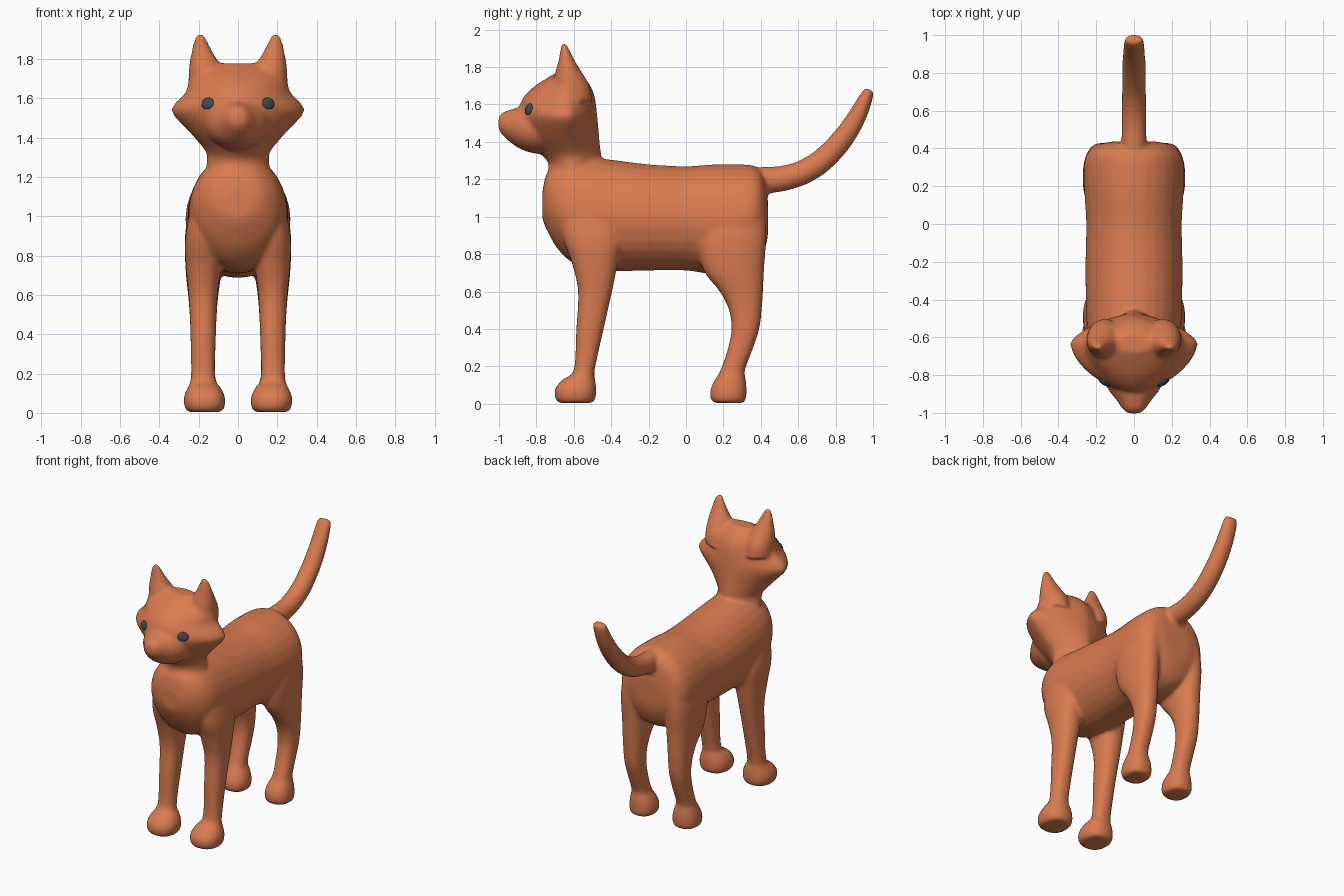
import bpy, bmesh, math
from mathutils import Vector

if "Cube" in bpy.data.objects:
    bpy.data.objects.remove(bpy.data.objects["Cube"])

SEG = 28


def material(name, rgb):
    m = bpy.data.materials.new(name)
    m.diffuse_color = (*rgb, 1)
    m.use_nodes = True
    m.node_tree.nodes["Principled BSDF"].inputs["Base Color"].default_value = m.diffuse_color
    return m


fur = material("orange fur", (0.70, 0.20, 0.08))
dark = material("dark grey", (0.05, 0.068, 0.075))


def smooth_rows(rows, steps=4):
    """Catmull-Rom interpolation between rows of section sizes."""
    out = []
    for i in range(len(rows) - 1):
        a, b, c, d = (rows[max(i - 1, 0)], rows[i], rows[i + 1],
                      rows[min(i + 2, len(rows) - 1)])
        for s in range(steps):
            t = s / steps
            out.append([0.5 * (2 * q + (r - p) * t + (2 * p - 5 * q + 4 * r - u) * t * t
                               + (3 * q - p - 3 * r + u) * t ** 3)
                        for p, q, r, u in zip(a, b, c, d)])
    return out + [list(rows[-1])]


def spow(v, e):
    return math.copysign(abs(v) ** e, v)


def oval(center, rx, v, power=2.0):
    """Closed section: x half-width rx, other half-axis given by vector v."""
    pts = []
    for k in range(SEG):
        a = 2 * math.pi * k / SEG
        pts.append(Vector(center) + Vector((rx * spow(math.cos(a), 2 / power), 0, 0))
                   + Vector(v) * spow(math.sin(a), 2 / power))
    return pts


def loft(bm, rings):
    loops = [[bm.verts.new(p) for p in r] for r in rings]
    faces = [bm.faces.new(loops[0]), bm.faces.new(loops[-1])]
    for lo, hi in zip(loops, loops[1:]):
        n = len(lo)
        for k in range(n):
            faces.append(bm.faces.new((lo[k], lo[(k + 1) % n], hi[(k + 1) % n], hi[k])))
    bmesh.ops.recalc_face_normals(bm, faces=faces)


def loft_y(bm, rows):
    """Rows: y, z bottom, z top, half-width."""
    loft(bm, [oval((0, y, (lo + hi) / 2), w, (0, 0, (hi - lo) / 2))
              for y, lo, hi, w in smooth_rows(rows)])


def loft_z(bm, rows, side, power=2.3):
    """Rows: z, x inner, x outer, y front, y back."""
    loft(bm, [oval((side * (a + b) / 2, (c + d) / 2, z), (b - a) / 2, (0, (d - c) / 2, 0), power)
              for z, a, b, c, d in smooth_rows(rows)])


def head_section(z, w, yb, yc, yf):
    """Wedge-shaped at the back, rounded at the front, widest at the cheeks."""
    pts = []
    for k in range(40):
        a = 2 * math.pi * k / 40
        s, c = math.sin(a), math.cos(a)
        e = 2 / 1.7 if s < 0 else 2 / 1.45
        depth = (yc - yf) if s < 0 else (yb - yc)
        pts.append(Vector((w * spow(c, e), yc + depth * spow(s, e), z)))
    return pts


bm = bmesh.new()

# torso
loft_y(bm, [(-.768, .99, 1.13, .07), (-.745, .93, 1.23, .14), (-.68, .82, 1.29, .21),
            (-.58, .74, 1.32, .245), (-.40, .71, 1.305, .255), (-.2, .712, 1.28, .257),
            (0, .712, 1.27, .253), (.15, .69, 1.28, .262), (.28, .69, 1.28, .267),
            (.37, .73, 1.27, .25), (.42, .82, 1.21, .19), (.438, .9, 1.08, .10)])

# neck and head
loft(bm, [head_section(*r) for r in smooth_rows([
    (1.05, .17, -.40, -.58, -.74), (1.2, .165, -.43, -.59, -.745),
    (1.28, .16, -.45, -.60, -.735), (1.33, .165, -.453, -.61, -.77),
    (1.42, .24, -.463, -.63, -.85), (1.52, .332, -.472, -.63, -.88),
    (1.57, .325, -.478, -.63, -.89), (1.63, .268, -.485, -.63, -.875),
    (1.69, .25, -.505, -.63, -.82), (1.74, .215, -.54, -.63, -.745),
    (1.778, .12, -.58, -.63, -.68)])])

# muzzle
loft_y(bm, [(-1.003, 1.475, 1.525, .028), (-.985, 1.44, 1.555, .055),
            (-.93, 1.39, 1.575, .095), (-.87, 1.355, 1.595, .14),
            (-.78, 1.335, 1.63, .17), (-.68, 1.36, 1.62, .15)])

# tail
path = smooth_rows([(.30, 1.19, .07), (.42, 1.195, .072), (.52, 1.205, .068),
                    (.62, 1.235, .066), (.72, 1.295, .064), (.82, 1.395, .060),
                    (.90, 1.51, .052), (.955, 1.62, .040), (.98, 1.68, .026)])
rings = []
for i, (y, z, r) in enumerate(path):
    p, q = path[max(i - 1, 0)], path[min(i + 1, len(path) - 1)]
    t = Vector((0, q[0] - p[0], q[1] - p[1])).normalized()
    rings.append(oval((0, y, z), .4 * r + .038, (0, -t.z * r, t.y * r)))
loft(bm, rings)

for side in (-1, 1):
    # front leg with paw
    loft_z(bm, [(.004, .085, .255, -.68, -.50), (.03, .068, .272, -.70, -.483),
                (.08, .066, .276, -.70, -.48), (.13, .088, .256, -.66, -.485),
                (.18, .116, .240, -.60, -.488), (.4, .112, .242, -.587, -.44),
                (.6, .103, .252, -.577, -.395), (.75, .085, .266, -.61, -.365),
                (.9, .08, .268, -.66, -.34), (1.1, .08, .228, -.67, -.40)], side)
    # hind leg with paw
    loft_z(bm, [(.004, .095, .245, .15, .31), (.03, .08, .26, .13, .322),
                (.08, .08, .26, .132, .324), (.13, .095, .25, .155, .32),
                (.18, .115, .238, .185, .315), (.3, .115, .238, .225, .36),
                (.4, .112, .242, .243, .392), (.5, .108, .246, .23, .405),
                (.6, .10, .254, .18, .412), (.72, .085, .266, .09, .418),
                (.9, .08, .270, .06, .43), (1.08, .08, .24, .10, .425)], side)
    # ear
    loft_z(bm, [(1.62, .06, .25, -.73, -.50), (1.70, .07, .252, -.715, -.515),
                (1.77, .09, .248, -.70, -.555), (1.83, .125, .238, -.683, -.592),
                (1.89, .155, .225, -.672, -.622), (1.928, .172, .208, -.667, -.64)],
           side, 2)

raw = bpy.data.meshes.new("raw")
bm.to_mesh(raw)
bm.free()
body = bpy.data.objects.new("cat_body", raw)
bpy.context.collection.objects.link(body)

# fuse the parts into one soft skin
rm = body.modifiers.new("fuse", 'REMESH')
rm.mode = 'VOXEL'
rm.voxel_size = 0.012
sm = body.modifiers.new("soften", 'SMOOTH')
sm.factor = 0.5
sm.iterations = 8
skin = bpy.data.meshes.new_from_object(body.evaluated_get(bpy.context.evaluated_depsgraph_get()))
body.modifiers.clear()
body.data = skin
bpy.data.meshes.remove(raw)
skin.materials.clear()
skin.materials.append(fur)
for p in skin.polygons:
    p.use_smooth = True
bpy.context.view_layer.update()

# eyes, set on the skin
for name, x in (("right_eye", -.155), ("left_eye", .155)):
    hit, loc, nor, _ = body.ray_cast(Vector((x, -2, 1.575)), Vector((0, 1, 0)))
    if not hit:
        loc, nor = Vector((x, -.85, 1.575)), Vector((x * 2, -1, 0)).normalized()
    bpy.ops.mesh.primitive_uv_sphere_add(segments=16, ring_count=10, radius=1, location=loc)
    eye = bpy.context.object
    eye.name = name
    eye.scale = (.036, .031, .012)
    eye.rotation_euler = nor.to_track_quat('Z', 'Y').to_euler()
    eye.data.materials.append(dark)
    bpy.ops.object.shade_smooth()
